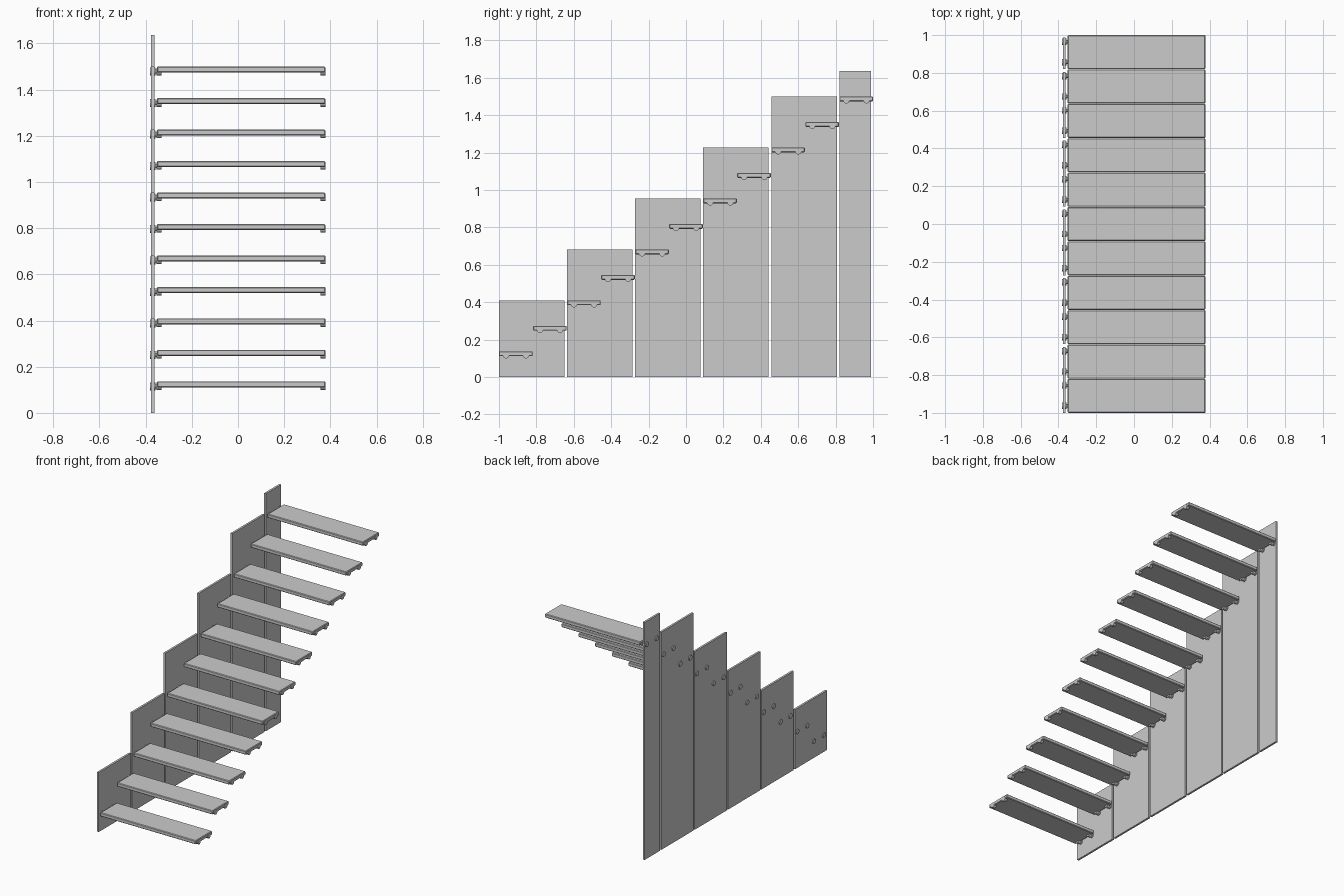
import bpy
import bmesh
import math
from mathutils import Matrix, Vector

cube = bpy.data.objects.get("Cube")
if cube:
    bpy.data.objects.remove(cube, do_unlink=True)

grey = bpy.data.materials.new("light_grey")
grey.use_nodes = True
colour = (0.6, 0.6, 0.6, 1)
grey.diffuse_color = colour
grey.node_tree.nodes["Principled BSDF"].inputs["Base Color"].default_value = colour


def finish(name, bm, bevel=0):
    mesh = bpy.data.meshes.new(name)
    bm.to_mesh(mesh)
    bm.free()
    obj = bpy.data.objects.new(name, mesh)
    bpy.context.collection.objects.link(obj)
    mesh.materials.append(grey)
    if bevel:
        mod = obj.modifiers.new("chamfer", "BEVEL")
        mod.width = bevel
        mod.segments = 1
    return obj


def box(name, low, high, bevel=0):
    low, high = Vector(low), Vector(high)
    bm = bmesh.new()
    place = Matrix.Translation((low + high) / 2) @ Matrix.Diagonal((*(high - low), 1))
    bmesh.ops.create_cube(bm, size=1, matrix=place)
    return finish(name, bm, bevel)


def add_rod(bm, x0, x1, y, z, radius):
    place = Matrix.Translation(((x0 + x1) / 2, y, z)) @ Matrix.Rotation(math.pi / 2, 4, "Y")
    bmesh.ops.create_cone(bm, cap_ends=True, segments=20, radius1=radius,
                          radius2=radius, depth=x1 - x0, matrix=place)


TREADS = 11
RUN, RISE = 0.182, 0.1363
DEPTH, THICK = 0.18, 0.026
FIRST_TOP = 0.137
TREAD_LEFT, TREAD_RIGHT = -0.351, 0.378
PANEL_OUT, PANEL_IN = -0.376, -0.362
BOSS = 0.02

# Wall panels: five cover two treads each, the last covers one
for i in range(6):
    y0 = -1 + 2 * RUN * i
    last = i == 5
    y1 = y0 + (0.168 if last else 0.35)
    height = 0.41 + 2 * RISE * (i - 0.5 * last)
    box(f"wall_panel_{i + 1}", (PANEL_OUT, y0, 0), (PANEL_IN, y1, height))

for i in range(TREADS):
    front = -1 + RUN * i
    top = FIRST_TOP + RISE * i

    # Tread slab
    box(f"tread_{i + 1}", (TREAD_LEFT, front, top - THICK),
        (TREAD_RIGHT, front + DEPTH, top), 0.004)

    # Bolts through the panel, and round bosses under both ends
    bm = bmesh.new()
    z = top - 0.022
    for offset in (0.037, 0.145):
        y = front + offset
        add_rod(bm, PANEL_OUT - 0.006, PANEL_OUT, y, z, 0.017)
        add_rod(bm, PANEL_IN, PANEL_IN + 0.005, y, z, 0.017)
        add_rod(bm, PANEL_OUT, TREAD_LEFT, y, z, 0.009)
        add_rod(bm, TREAD_LEFT - 0.001, TREAD_LEFT + BOSS, y, z, 0.016)
        add_rod(bm, TREAD_RIGHT - BOSS, TREAD_RIGHT + 0.001, y, z, 0.016)
    fixings = finish(f"tread_fixings_{i + 1}", bm)
    bpy.ops.object.select_all(action="DESELECT")
    fixings.select_set(True)
    bpy.context.view_layer.objects.active = fixings
    bpy.ops.object.shade_smooth_by_angle(angle=math.radians(35))
